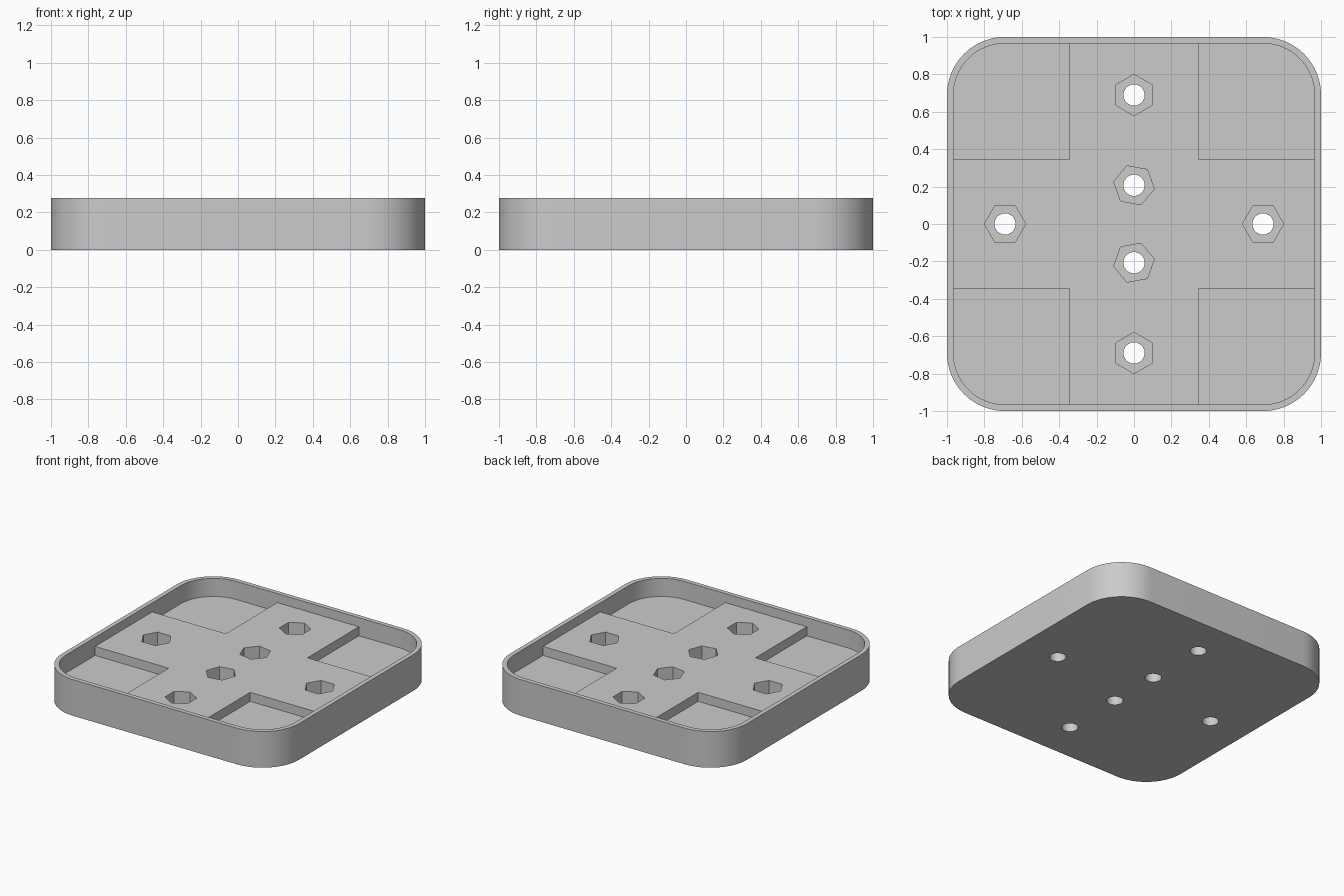
import bpy, bmesh
from math import cos, sin, pi, radians

if "Cube" in bpy.data.objects:
    bpy.data.objects.remove(bpy.data.objects["Cube"], do_unlink=True)

U = 2 / 58            # one design millimetre
HEIGHT = 8 * U
POCKET_Z = 4 * U      # floor of the corner pockets
CROSS_Z = 6 * U       # top of the raised cross
NUT_Z = 3 * U         # bottom of the hexagonal nut recesses

grey = bpy.data.materials.new("light grey")
grey.use_nodes = True
grey.diffuse_color = (0.6, 0.6, 0.6, 1)
grey.node_tree.nodes["Principled BSDF"].inputs["Base Color"].default_value = (0.6, 0.6, 0.6, 1)


def prism(name, outline, z0, z1):
    """Extrude a flat outline between two heights."""
    bm = bmesh.new()
    face = bm.faces.new([bm.verts.new((x, y, z0)) for x, y in outline])
    top = bmesh.ops.extrude_face_region(bm, geom=[face])["geom"]
    verts = [v for v in top if isinstance(v, bmesh.types.BMVert)]
    bmesh.ops.translate(bm, verts=verts, vec=(0, 0, z1 - z0))
    bmesh.ops.recalc_face_normals(bm, faces=bm.faces)
    mesh = bpy.data.meshes.new(name)
    bm.to_mesh(mesh)
    bm.free()
    mesh.materials.append(grey)
    obj = bpy.data.objects.new(name, mesh)
    bpy.context.collection.objects.link(obj)
    return obj


def ngon(x, y, radius, sides, turn=0):
    return [(x + radius * cos(turn + 2 * pi * i / sides),
             y + radius * sin(turn + 2 * pi * i / sides)) for i in range(sides)]


def rounded_square(half, radius, steps=20):
    c = half - radius
    points = []
    for q, (sx, sy) in enumerate([(1, 1), (-1, 1), (-1, -1), (1, -1)]):
        for i in range(steps + 1):
            a = (q + i / steps) * pi / 2
            points.append((sx * c + radius * cos(a), sy * c + radius * sin(a)))
    return points


def combine(target, other, operation):
    """Apply a boolean and discard the second solid."""
    other.hide_render = True
    mod = target.modifiers.new("combine", "BOOLEAN")
    mod.operation = operation
    mod.solver = "EXACT"
    mod.object = other
    bpy.context.view_layer.objects.active = target
    bpy.ops.object.modifier_apply(modifier=mod.name)
    bpy.data.objects.remove(other, do_unlink=True)


# Tray body with a thin rim
tray = prism("tray", rounded_square(1, 9 * U), 0, HEIGHT)
combine(tray, prism("cavity", rounded_square(1 - U, 8 * U), POCKET_Z, HEIGHT + 0.1), "DIFFERENCE")

# Raised cross, its ends buried in the rim
a, b = 10 * U, 1 - U / 2
cross = [(a, a), (a, b), (-a, b), (-a, a), (-b, a), (-b, -a),
         (-a, -a), (-a, -b), (a, -b), (a, -a), (b, -a), (b, a)]
combine(tray, prism("cross", cross, POCKET_Z - U, CROSS_Z), "UNION")

# Screw holes with nut recesses: x, y, recess rotation in degrees
far, near = 20 * U, 6 * U
for x, y, turn in [(0, far, 30), (0, -far, 30), (far, 0, 0), (-far, 0, 0),
                   (0, near, -10), (0, -near, 10)]:
    combine(tray, prism("nut_recess", ngon(x, y, 3.2 * U, 6, radians(turn)), NUT_Z, HEIGHT + 0.1), "DIFFERENCE")
    combine(tray, prism("screw_hole", ngon(x, y, 1.65 * U, 40), -0.1, HEIGHT + 0.1), "DIFFERENCE")

# Smooth the round walls, keep the edges crisp
bpy.ops.object.select_all(action="DESELECT")
tray.select_set(True)
bpy.context.view_layer.objects.active = tray
bpy.ops.object.shade_smooth_by_angle(angle=radians(30))
